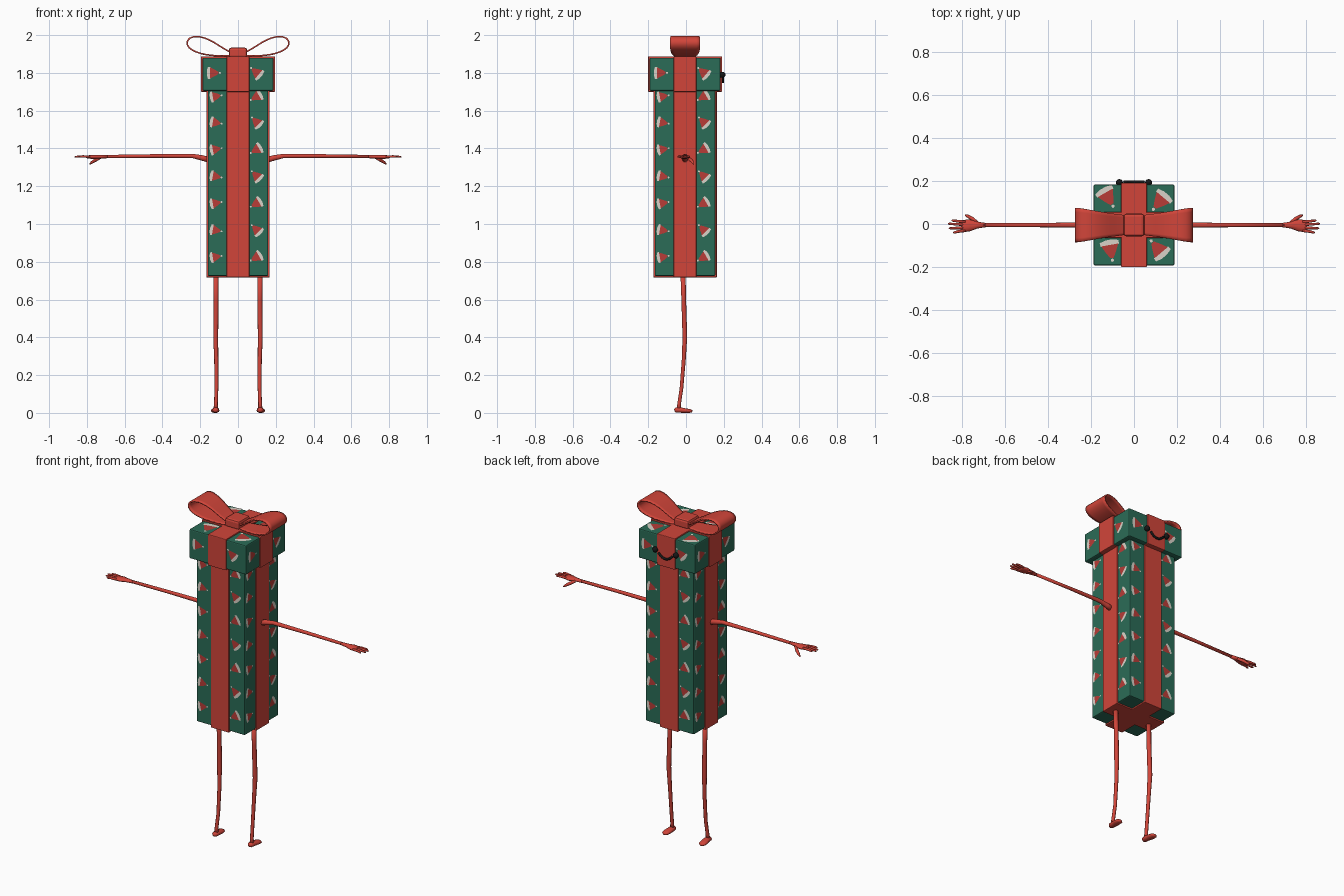
import bpy, bmesh, math
from mathutils import Vector, Matrix

old = bpy.data.objects.get("Cube")
if old:
    bpy.data.objects.remove(old)

CY = -0.005  # box centre in y


def material(name, rgb):
    m = bpy.data.materials.new(name)
    m.use_nodes = True
    m.diffuse_color = (*rgb, 1)
    m.node_tree.nodes["Principled BSDF"].inputs["Base Color"].default_value = (*rgb, 1)
    return m


RED = material("ribbon red", (0.64, 0.06, 0.042))
GREEN = material("paper green", (0.024, 0.15, 0.095))
HAT = material("hat red", (0.48, 0.045, 0.038))
WHITE = material("hat white", (0.7, 0.65, 0.58))
BLACK = material("black", (0.008, 0.008, 0.008))


def finish(bm, name, mats, smooth=True):
    mesh = bpy.data.meshes.new(name)
    bm.to_mesh(mesh)
    bm.free()
    for m in mats:
        mesh.materials.append(m)
    obj = bpy.data.objects.new(name, mesh)
    bpy.context.collection.objects.link(obj)
    for p in mesh.polygons:
        p.use_smooth = smooth
    return obj


def box(name, x, y, z0, z1, mat, bevel=0.006):
    """Rounded box with half sizes x and y between two heights."""
    bm = bmesh.new()
    size = Matrix.Diagonal((2 * x, 2 * y, z1 - z0, 1))
    bmesh.ops.create_cube(bm, size=1, matrix=Matrix.Translation((0, CY, (z0 + z1) / 2)) @ size)
    bmesh.ops.bevel(bm, geom=bm.edges[:], offset=bevel, segments=2, affect="EDGES", profile=0.5)
    return finish(bm, name, [mat], False)


def add_tube(bm, points, ref, side=1, n=10):
    """Oval tube through (x, y, z, width, thickness) points, mirrored by side."""
    pos = [Vector((p[0] * side, p[1], p[2])) for p in points]
    rings = []
    for i, p in enumerate(pos):
        t = (pos[min(i + 1, len(pos) - 1)] - pos[max(i - 1, 0)]).normalized()
        a = t.cross(Vector(ref)).normalized()
        b = a.cross(t)
        w, h = points[i][3], points[i][-1]
        rings.append([bm.verts.new(p + a * w * math.cos(k * math.tau / n) + b * h * math.sin(k * math.tau / n))
                      for k in range(n)])
    for r, s in zip(rings, rings[1:]):
        for k in range(n):
            bm.faces.new((r[k], r[(k + 1) % n], s[(k + 1) % n], s[k]))
    bm.faces.new(rings[0])
    bm.faces.new(rings[-1])


def tubes(name, paths, ref, mat, side=1):
    bm = bmesh.new()
    for p in paths:
        add_tube(bm, p, ref, side)
    bmesh.ops.recalc_face_normals(bm, faces=bm.faces[:])
    return finish(bm, name, [mat])


# Wrapped box, lid and crossing ribbons
BODY, LID, BAND, LIFT = 0.16, 0.188, 0.06, 0.008
box("gift_box", BODY, BODY, 0.725, 1.74, GREEN)
box("box_lid", LID, LID, 1.705, 1.88, GREEN)
for part, half, z0, z1 in (("box", BODY, 0.717, 1.72), ("lid", LID, 1.7, 1.887)):
    box(part + "_ribbon_across", half + LIFT, BAND, z0, z1, RED, 0.004)
    box(part + "_ribbon_along", BAND, half + LIFT, z0, z1, RED, 0.004)


# Printed paper: small winter hats on every face
def add_hat(bm, origin, u, v, size, angle):
    a = math.radians(angle)
    cone = [(-.5, -.22), (.5, -.22), (.3, .2), (.1, .55), (-.1, .55), (-.3, .2)]
    brim = [(-.56, -.42), (-.2, -.52), (.2, -.52), (.56, -.42), (.54, -.2), (-.54, -.2)]
    pom = [(.1 * math.cos(k * math.pi / 3), .68 + .1 * math.sin(k * math.pi / 3)) for k in range(6)]
    for shape, index in ((cone, 0), (brim, 1), (pom, 1)):
        verts = []
        for p, q in shape:
            p, q = p * size, q * size
            verts.append(bm.verts.new(origin + u * (p * math.cos(a) - q * math.sin(a))
                                      + v * (p * math.sin(a) + q * math.cos(a))))
        bm.faces.new(verts).material_index = index


bm = bmesh.new()
up = Vector((0, 0, 1))
for n in (Vector((0, -1, 0)), Vector((1, 0, 0)), Vector((0, 1, 0)), Vector((-1, 0, 0))):
    u = up.cross(n)
    for row in range(7):
        z = 0.825 + 0.1425 * row
        if row == 6:
            z -= 0.005
        base = Vector((0, CY, z)) + n * (BODY + 0.002)
        add_hat(bm, base - u * 0.122, u, up, 0.052, -80 - 20 * (row % 2))
        add_hat(bm, base + u * 0.1, u, up, 0.055, 45 if row % 2 else 120)
    base = Vector((0, CY, 1.8)) + n * (LID + 0.002)
    add_hat(bm, base - u * 0.135, u, up, 0.058, -90)
    add_hat(bm, base + u * 0.1, u, up, 0.058, 50)
for x, y, angle in ((-.125, .135, -150), (.125, .115, 140), (-.11, -.11, 190), (.115, -.115, 40)):
    add_hat(bm, Vector((x, y + CY, 1.882)), Vector((1, 0, 0)), Vector((0, 1, 0)), 0.08, angle)
finish(bm, "paper_hats", [HAT, WHITE], False)

# Bow: two teardrop loops and a knot
loop = [(.03, 1.905), (.08, 1.93), (.13, 1.965), (.18, 1.988), (.225, 1.995), (.26, 1.985), (.274, 1.96),
        (.262, 1.932), (.225, 1.91), (.17, 1.895), (.1, 1.889), (.03, 1.89)]
for label, side in (("left", 1), ("right", -1)):
    bm = bmesh.new()
    rows = []
    for x, z in loop:
        w = 0.044 + 0.036 * min(1, x / 0.25) ** 1.5
        rows.append([bm.verts.new((side * x, CY + k * w, z)) for k in (-1, -.5, 0, .5, 1)])
    for r, s in zip(rows, rows[1:]):
        for k in range(4):
            bm.faces.new((r[k], r[k + 1], s[k + 1], s[k]))
    bmesh.ops.recalc_face_normals(bm, faces=bm.faces[:])
    obj = finish(bm, label + "_bow_loop", [RED])
    obj.modifiers.new("rounding", "SUBSURF").levels = 1
    thick = obj.modifiers.new("thickness", "SOLIDIFY")
    thick.thickness, thick.offset = 0.008, 0
box("bow_knot", 0.048, 0.053, 1.88, 1.934, RED, 0.012)

# Arms with hands, legs with feet
fingers = [(.85, .016), (.866, .001), (.862, -.02), (.843, -.04)]
for label, side in (("left", 1), ("right", -1)):
    arm = [(.15, CY, 1.338, .016), (.19, CY, 1.35, .015), (.24, CY, 1.36, .012), (.45, CY, 1.36, .01),
           (.7, CY, 1.357, .009)]
    tubes(label + "_arm", [arm], (0, 0, 1), RED, side)
    hand = [[(.69, CY, 1.357, .01, .009), (.73, CY, 1.356, .016, .01), (.765, -.006, 1.355, .028, .011),
             (.795, -.01, 1.355, .028, .009), (.806, -.01, 1.355, .022, .005)]]
    for i, (x, y) in enumerate(fingers):
        root = .01 - .0135 * i
        hand.append([(.785, root, 1.356, .007), (.82, (root + y) / 2, 1.358, .0065),
                     (x - .006, y, 1.356, .005), (x, y, 1.355, .002)])
    hand.append([(.73, .006, 1.352, .008), (.755, .026, 1.338, .009), (.775, .037, 1.325, .007),
                 (.785, .041, 1.317, .003)])
    tubes(label + "_hand", hand, (0, 0, 1), RED, side)
    leg = [(.117, -.016, .74, .014), (.116, -.012, .6, .013), (.118, -.006, .4, .013), (.115, -.012, .28, .011),
           (.114, -.024, .13, .01), (.117, -.036, .05, .01), (.118, -.038, .015, .012)]
    tubes(label + "_leg", [leg], (0, 1, 0), RED, side)
    foot = [(.118, -.061, .012, .008, .008), (.118, -.052, .015, .017, .014), (.118, -.03, .015, .019, .015),
            (.121, 0, .012, .023, .012), (.122, .022, .01, .021, .01), (.122, .033, .008, .009, .006)]
    tubes(label + "_foot", [foot], (0, 0, 1), RED, side)

# Face on the back of the lid
front = CY + LID + LIFT
for label, side in (("left", -1), ("right", 1)):
    bm = bmesh.new()
    bmesh.ops.create_uvsphere(bm, u_segments=16, v_segments=10, radius=0.016,
                              matrix=Matrix.Translation((side * 0.068, front + 0.002, 1.79)))
    finish(bm, label + "_eye", [BLACK])
smile = [(k * .0115, front + .005, 1.752 + .026 * (k / 4) ** 2, .0065) for k in range(-4, 5)]
tubes("smile", [smile], (0, 1, 0), BLACK)
